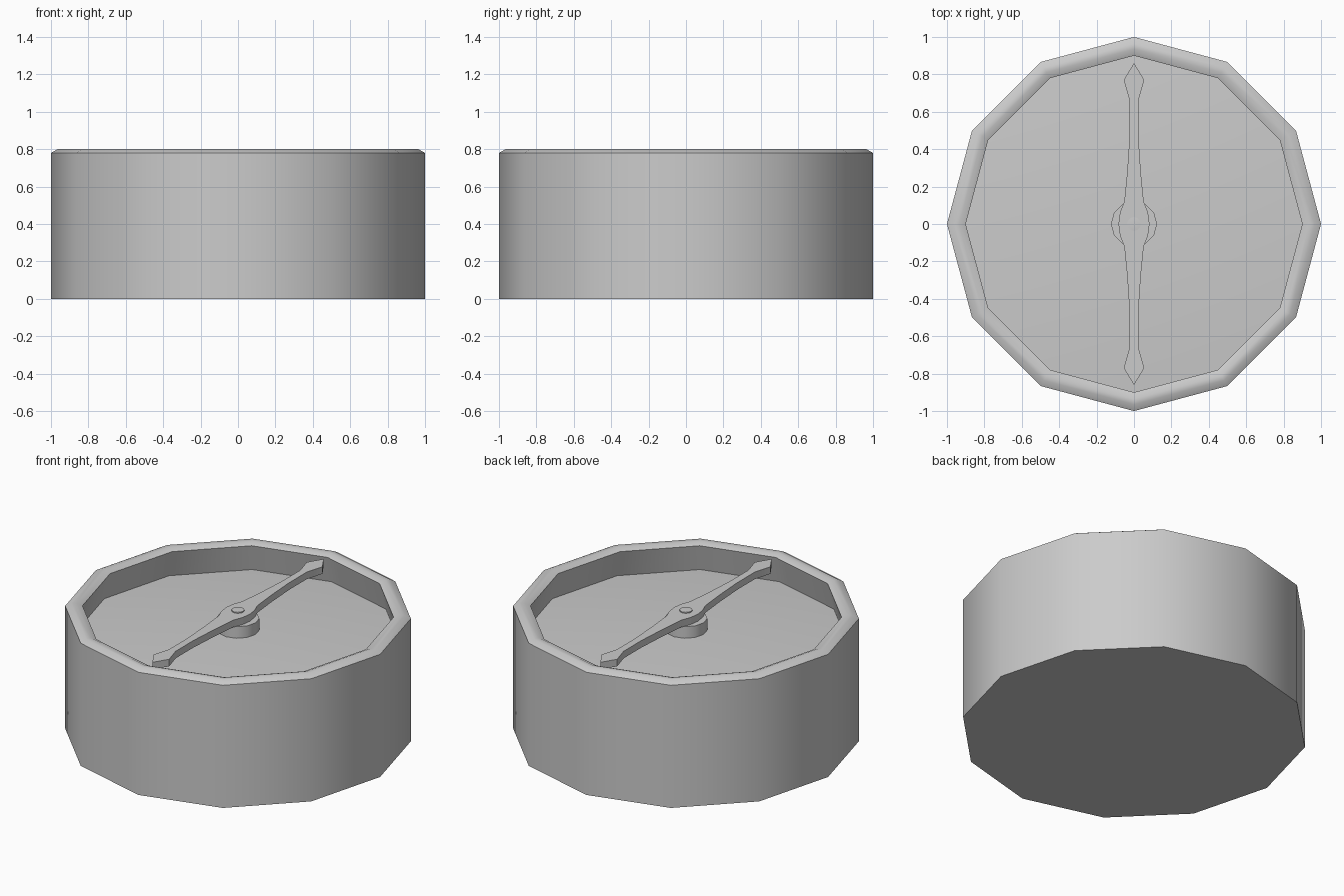
import bpy, bmesh, math

if "Cube" in bpy.data.objects:
    bpy.data.objects.remove(bpy.data.objects["Cube"])

def finish(name, bm, angle=35):
    bmesh.ops.recalc_face_normals(bm, faces=bm.faces)
    me = bpy.data.meshes.new(name)
    bm.to_mesh(me)
    bm.free()
    ob = bpy.data.objects.new(name, me)
    bpy.context.collection.objects.link(ob)
    bpy.ops.object.select_all(action='DESELECT')
    ob.select_set(True)
    bpy.context.view_layer.objects.active = ob
    bpy.ops.object.shade_smooth_by_angle(angle=math.radians(angle))
    return ob

def lathe(name, profile, n=12):
    """Revolve (radius, z) points; a zero radius makes a pole."""
    bm = bmesh.new()
    rings = []
    for r, z in profile:
        if r == 0:
            rings.append([bm.verts.new((0, 0, z))] * n)
        else:
            rings.append([bm.verts.new((r * math.cos(i * math.tau / n),
                                        r * math.sin(i * math.tau / n), z)) for i in range(n)])
    for a, b in zip(rings, rings[1:]):
        for i in range(n):
            j = (i + 1) % n
            quad = list(dict.fromkeys([a[i], a[j], b[j], b[i]]))
            bm.faces.new(quad)
    return finish(name, bm)

# Twelve-sided case: flat base, rounded rim, undercut wall, gently domed dial
lathe("case", [(0, 0), (1, 0), (1, 0.78), (0.965, 0.8), (0.935, 0.8), (0.9, 0.785),
               (0.94, 0.615), (0, 0.68)])

# Hub under the needle and the pivot pin above it
lathe("hub", [(0, 0.665), (0.123, 0.665), (0.123, 0.745), (0, 0.745)])
lathe("pivot_pin", [(0, 0.77), (0.037, 0.77), (0.037, 0.797), (0, 0.8)])

# Needle: one quarter outline mirrored to both ends and both sides
quarter = [(0.083, 0), (0.075, 0.06), (0.052, 0.12), (0.036, 0.28), (0.023, 0.48),
           (0.023, 0.66), (0.055, 0.77)]
right = [(x, -y) for x, y in reversed(quarter[1:])] + quarter
outline = [(0, -0.86)] + right + [(0, 0.86)] + [(-x, y) for x, y in reversed(right)]
bm = bmesh.new()
face = bm.faces.new([bm.verts.new((x, y, 0.745)) for x, y in outline])
ext = bmesh.ops.extrude_face_region(bm, geom=[face], use_keep_orig=True)
top = [v for v in ext["geom"] if isinstance(v, bmesh.types.BMVert)]
bmesh.ops.translate(bm, verts=top, vec=(0, 0, 0.045))
finish("needle", bm, 30)
